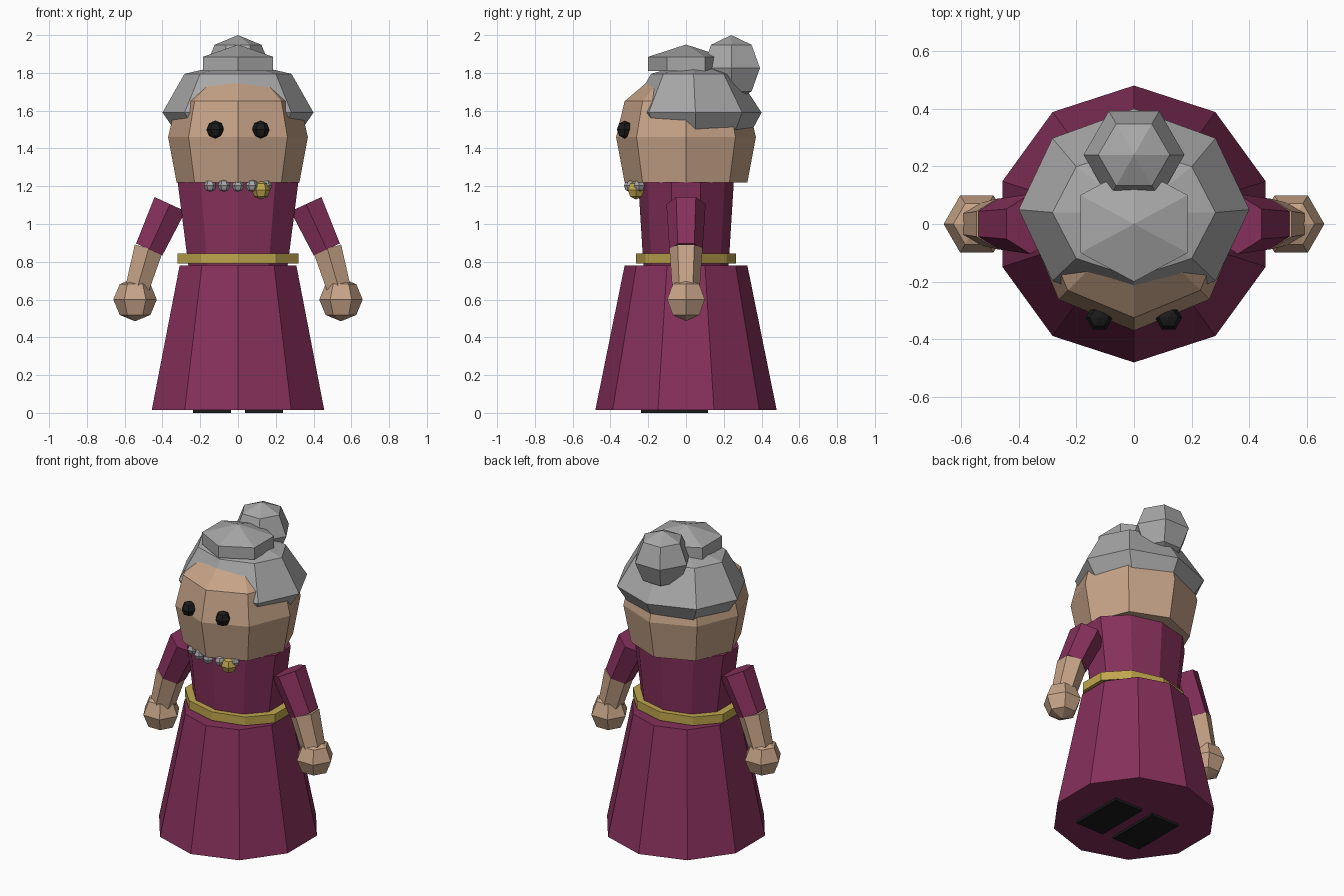
import bpy, bmesh, math
from mathutils import Matrix, Vector

cube = bpy.data.objects.get("Cube")
if cube:
    bpy.data.objects.remove(cube, do_unlink=True)


def material(name, rgb):
    m = bpy.data.materials.new(name)
    m.use_nodes = True
    m.diffuse_color = (*rgb, 1)
    m.node_tree.nodes["Principled BSDF"].inputs["Base Color"].default_value = (*rgb, 1)
    return m


plum = material("plum cloth", (0.24, 0.03, 0.105))
skin = material("skin", (0.57, 0.37, 0.245))
grey = material("grey hair", (0.39, 0.39, 0.39))
gold = material("gold", (0.52, 0.38, 0.075))
black = material("black", (0.011, 0.011, 0.011))


def finish(name, bm, mat):
    bmesh.ops.recalc_face_normals(bm, faces=bm.faces)
    mesh = bpy.data.meshes.new(name)
    bm.to_mesh(mesh)
    bm.free()
    mesh.materials.append(mat)
    obj = bpy.data.objects.new(name, mesh)
    bpy.context.collection.objects.link(obj)
    return obj


def loft(name, rings, sides, mat, apex=None, matrix=Matrix()):
    """Skin a stack of (z, x radius, y radius, y centre) rings, a corner facing front."""
    bm = bmesh.new()
    loops = []
    for z, rx, ry, cy in rings:
        angles = [math.tau * i / sides - math.pi / 2 for i in range(sides)]
        loops.append([bm.verts.new(matrix @ Vector(
            (rx * math.cos(a), cy + ry * math.sin(a), z))) for a in angles])
    for low, high in zip(loops, loops[1:]):
        for i in range(sides):
            j = (i + 1) % sides
            bm.faces.new((low[i], low[j], high[j], high[i]))
    bm.faces.new(loops[0][::-1])
    if apex:
        tip = bm.verts.new(matrix @ Vector(apex))
        for i in range(sides):
            bm.faces.new((loops[-1][i], loops[-1][(i + 1) % sides], tip))
    else:
        bm.faces.new(loops[-1])
    return finish(name, bm, mat)


def ball(name, centre, radius, mat):
    """Six sided faceted ball."""
    bm = bmesh.new()
    bmesh.ops.create_uvsphere(bm, u_segments=6, v_segments=4, radius=radius,
                              matrix=Matrix.Translation(centre) @ Matrix.Rotation(math.pi / 2, 4, "Z"))
    return finish(name, bm, mat)


def limb(name, low, high, r_low, r_high, mat):
    """Tapered six sided segment between two points in the x-z plane."""
    low, high = Vector((low[0], 0, low[1])), Vector((high[0], 0, high[1]))
    d = high - low
    place = Matrix.Translation(low) @ Matrix.Rotation(math.atan2(d.x, d.z), 4, "Y")
    loft(name, [(0, r_low, r_low, 0), (d.length, r_high, r_high, 0)], 6, mat, matrix=place)


# Dress and belt
loft("skirt", [(0.015, 0.48, 0.48, 0), (0.78, 0.325, 0.325, 0)], 10, plum)
loft("bodice", [(0.77, 0.275, 0.225, 0), (1.222, 0.336, 0.253, 0)], 10, plum)
loft("belt", [(0.79, 0.336, 0.264, 0), (0.845, 0.336, 0.264, 0)], 10, gold)

# Head
loft("head", [(1.22, 0.325, 0.325, 0), (1.46, 0.37, 0.37, 0),
              (1.65, 0.325, 0.325, 0), (1.765, 0.19, 0.19, 0)], 8, skin, apex=(0, 0, 1.8))

# Hair shell, crown and bun
loft("hair", [(1.46, 0.31, 0.28, 0.05), (1.59, 0.4, 0.35, 0.05),
              (1.795, 0.283, 0.225, 0.04)], 8, grey, apex=(0, 0.04, 1.86))
loft("hair_crown", [(1.81, 0.215, 0.2, 0), (1.885, 0.215, 0.2, 0)], 6, grey, apex=(0, 0, 1.95))
ball("hair_bun", (0, 0.24, 1.825), 0.175, grey)

# Paired parts
for side, s in (("left", 1), ("right", -1)):
    ball(side + "_eye", (s * 0.12, -0.325, 1.5), 0.047, black)
    limb(side + "_sleeve", (s * 0.47, 0.865), (s * 0.36, 1.105), 0.088, 0.104, plum)
    limb(side + "_forearm", (s * 0.545, 0.62), (s * 0.473, 0.87), 0.07, 0.088, skin)
    ball(side + "_hand", (s * 0.545, 0, 0.6), 0.115, skin)
    bm = bmesh.new()
    bmesh.ops.create_cube(bm, size=1, matrix=Matrix.Translation((s * 0.138, -0.06, 0.03))
                          @ Matrix.Diagonal((0.2, 0.355, 0.06, 1)))
    finish(side + "_shoe", bm, black)

# Necklace following the neckline, with an offset pendant
for i in range(-2, 3):
    ball("necklace_bead_%d" % (i + 3), (i * 0.074, -0.3 + 0.013 * i * i, 1.203), 0.033, grey)
ball("pendant", (0.122, -0.265, 1.18), 0.05, gold)
